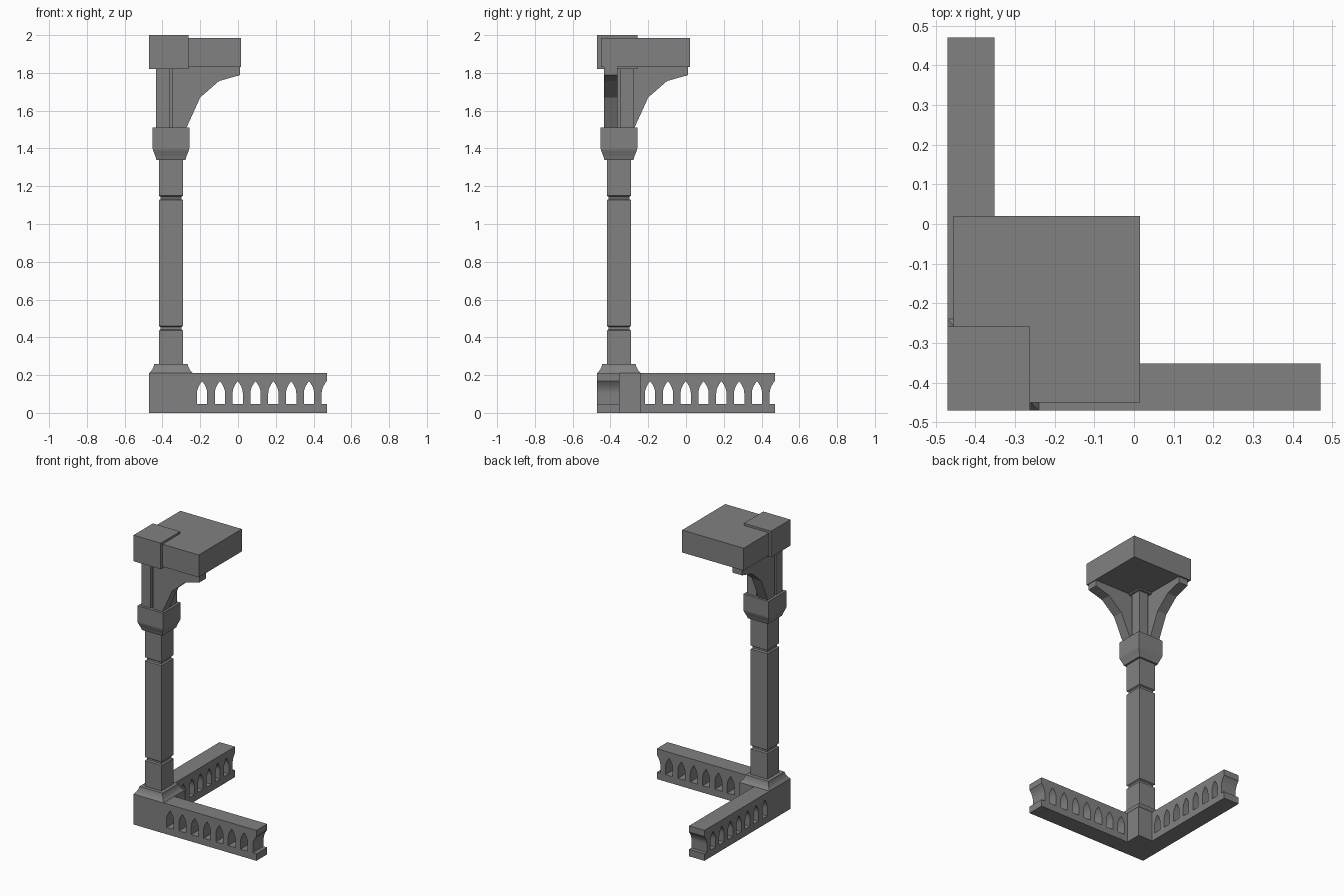
import bpy, bmesh
from mathutils import Matrix, Vector

default = bpy.data.objects.get("Cube")
if default:
    bpy.data.objects.remove(default, do_unlink=True)

# One stone colour
stone = bpy.data.materials.new("grey stone")
GREY = (0.22, 0.22, 0.22, 1)
stone.diffuse_color = GREY
stone.use_nodes = True
stone.node_tree.nodes["Principled BSDF"].inputs["Base Color"].default_value = GREY

C = -0.355                                   # column axis in x and y
SWAP = Matrix(((0, 1, 0, 0), (1, 0, 0, 0), (0, 0, 1, 0), (0, 0, 0, 1)))


def finish(bm, name):
    bmesh.ops.recalc_face_normals(bm, faces=bm.faces)
    mesh = bpy.data.meshes.new(name)
    bm.to_mesh(mesh)
    bm.free()
    mesh.materials.append(stone)
    obj = bpy.data.objects.new(name, mesh)
    bpy.context.collection.objects.link(obj)
    return obj


def add_box(bm, lo, hi):
    lo, hi = Vector(lo), Vector(hi)
    mat = Matrix.Translation((lo + hi) / 2) @ Matrix.Diagonal((*(hi - lo), 1))
    bmesh.ops.create_cube(bm, size=1, matrix=mat)


def box(name, lo, hi):
    bm = bmesh.new()
    add_box(bm, lo, hi)
    return finish(bm, name)


def add_prism(bm, outline, y0, y1):
    """Extrude an x-z outline along y."""
    face = bm.faces.new([bm.verts.new((x, y0, z)) for x, z in outline])
    new = bmesh.ops.extrude_face_region(bm, geom=[face])["geom"]
    verts = [v for v in new if isinstance(v, bmesh.types.BMVert)]
    bmesh.ops.translate(bm, verts=verts, vec=(0, y1 - y0, 0))


def square_loft(name, profile):
    """Stack square rings of (half width, height) around the column axis."""
    bm = bmesh.new()
    rings = [[bm.verts.new((C + sx * h, C + sy * h, z))
              for sx, sy in ((-1, -1), (1, -1), (1, 1), (-1, 1))]
             for h, z in profile]
    for a, b in zip(rings, rings[1:]):
        for i in range(4):
            j = (i + 1) % 4
            bm.faces.new((a[i], a[j], b[j], b[i]))
    bm.faces.new(rings[0])
    bm.faces.new(rings[-1])
    return finish(bm, name)


def smooth(obj):
    bpy.ops.object.select_all(action="DESELECT")
    obj.select_set(True)
    bpy.context.view_layer.objects.active = obj
    bpy.ops.object.shade_smooth_by_angle(angle=0.5)


def other_side(obj, name):
    """Copy a part across the diagonal onto the other arm."""
    mesh = obj.data.copy()
    mesh.transform(SWAP)
    mesh.flip_normals()
    copy = bpy.data.objects.new(name, mesh)
    bpy.context.collection.objects.link(copy)


# Corner plinth with a flared top
square_loft("plinth", [(0.115, 0), (0.115, 0.21), (0.1, 0.228), (0.092, 0.245),
                       (0.088, 0.26)])

# Shaft with two grooves
shaft = [(0.064, 0.25)]
for z in (0.448, 1.138):
    shaft += [(0.064, z - 0.012), (0.055, z - 0.006), (0.055, z + 0.006), (0.064, z + 0.012)]
square_loft("shaft", shaft + [(0.064, 1.35)])

# Capital
square_loft("capital", [(0.077, 1.34), (0.083, 1.36), (0.095, 1.39),
                        (0.097, 1.40), (0.097, 1.51)])

# Upper post: a core with a rib at every corner
bm = bmesh.new()
add_box(bm, (C - 0.062, C - 0.062, 1.5), (C + 0.062, C + 0.062, 1.84))
for sx in (-1, 1):
    for sy in (-1, 1):
        xs = sorted((C + sx * 0.008, C + sx * 0.08))
        ys = sorted((C + sy * 0.008, C + sy * 0.08))
        add_box(bm, (xs[0], ys[0], 1.5), (xs[1], ys[1], 1.84))
finish(bm, "upper_post")

# Curved brackets
bm = bmesh.new()
add_prism(bm, [(C + 0.008, 1.505), (-0.275, 1.505), (-0.2, 1.67), (-0.1, 1.757),
               (0.01, 1.788), (0.01, 1.835), (C + 0.008, 1.835)], C - 0.08, C - 0.008)
bracket = finish(bm, "left_bracket")
other_side(bracket, "back_bracket")

# Roof slab and corner block
box("roof_slab", (-0.455, -0.45, 1.83), (0.015, 0.02, 1.985))
box("corner_block", (-0.47, -0.47, 1.82), (-0.262, -0.258, 2.0))

# Balustrade arms with pointed arches, the last one cut in half by the end
rail = box("left_balustrade", (-0.25, -0.47, 0), (0.47, -0.352, 0.21))
HALF, SILL, SPRING, TOP = 0.027, 0.048, 0.105, 0.168
side = [(HALF, SILL)]
for i in range(7):
    t = i / 6
    side.append((HALF * (1 - t ** 1.9), SPRING + (TOP - SPRING) * t))
arch = side + [(-x, z) for x, z in reversed(side[:-1])]
bm = bmesh.new()
for i in range(8):
    cx = 0.47 - 0.0943 * i
    add_prism(bm, [(cx + x, z) for x, z in arch], -0.5, -0.3)
cutter = finish(bm, "arch_cutter")
cutter.hide_render = True
cut = rail.modifiers.new("arches", "BOOLEAN")
cut.operation = "DIFFERENCE"
cut.solver = "EXACT"
cut.object = cutter
bpy.ops.object.select_all(action="DESELECT")
bpy.context.view_layer.objects.active = rail
rail.select_set(True)
bpy.ops.object.modifier_apply(modifier=cut.name)
bpy.data.objects.remove(cutter, do_unlink=True)
smooth(rail)
other_side(rail, "back_balustrade")
